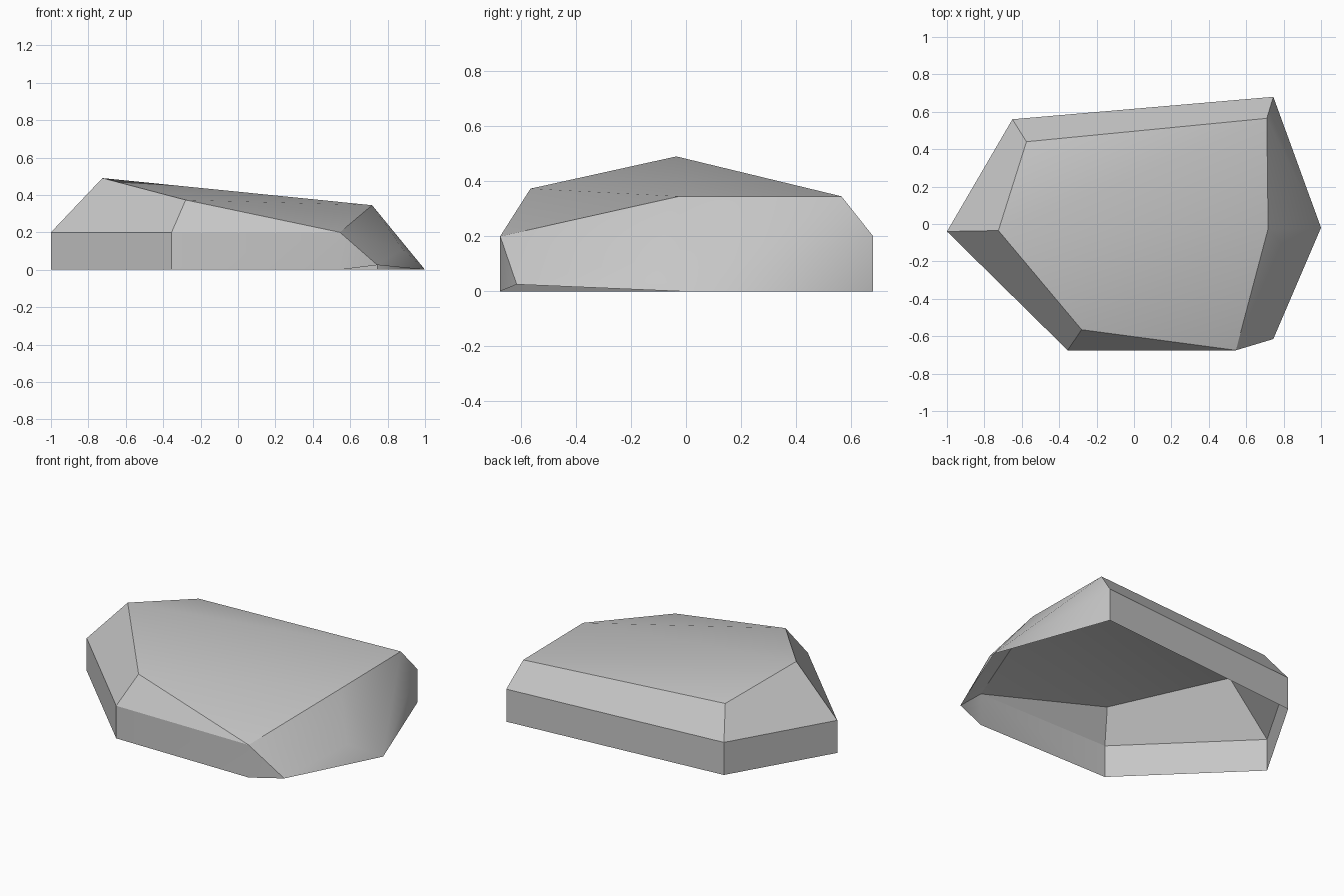
import bpy
import bmesh
import math

cube = bpy.data.objects.get("Cube")
if cube:
    bpy.data.objects.remove(cube)

# Stone material
stone = bpy.data.materials.new("stone grey")
stone.use_nodes = True
colour = (0.57, 0.57, 0.57, 1)
stone.diffuse_color = colour
stone.node_tree.nodes["Principled BSDF"].inputs["Base Color"].default_value = colour

WALL = 0.2
bm = bmesh.new()


def vert(x, y, z):
    return bm.verts.new((x, y, z))


# Upright wall, running from the back left corner round to the front left
outline = [(0.745, 0.68), (-0.65, 0.56), (-1, -0.04), (-0.355, -0.675), (0.545, -0.675)]
foot = [vert(x, y, 0) for x, y in outline]
brow = [vert(x, y, WALL) for x, y in outline]

# Sloping crown; its last corner meets the top of the wall
crown = [vert(0.71, 0.565, 0.345), vert(-0.575, 0.44, 0.373),
         vert(-0.725, -0.035, 0.49), vert(-0.28, -0.565, 0.373), brow[-1]]
shoulder = vert(0.717, -0.025, 0.345)

for i in range(4):
    bm.faces.new((foot[i], foot[i + 1], brow[i + 1], brow[i]))
    slope = (brow[i], brow[i + 1], crown[i + 1], crown[i])
    bm.faces.new(list(dict.fromkeys(slope)))

# Gently domed top, ridged from the peak to the shoulder
back, back_right, peak, front, corner = crown
for facet in ((back, back_right, peak), (back, peak, shoulder),
              (peak, front, shoulder), (front, corner, shoulder)):
    bm.faces.new(facet)

# Broken end, with a knob between the shoulder and the tip
tip = vert(1, -0.02, 0)
chip = vert(0.745, -0.615, 0.025)
knob = vert(0.88, -0.2, 0.11)
rim = [shoulder, corner, chip, tip]
for i in range(4):
    bm.faces.new((rim[i], rim[(i + 1) % 4], knob))
bm.faces.new((corner, foot[-1], chip))
for upper, lower in ((shoulder, back), (back, brow[0]), (brow[0], foot[0])):
    bm.faces.new((upper, tip, lower))

# The underside stays open
bmesh.ops.recalc_face_normals(bm, faces=bm.faces)
mesh = bpy.data.meshes.new("rock")
bm.to_mesh(mesh)
bm.free()
mesh.materials.append(stone)
rock = bpy.data.objects.new("rock", mesh)
bpy.context.collection.objects.link(rock)

bpy.ops.object.select_all(action="DESELECT")
rock.select_set(True)
bpy.context.view_layer.objects.active = rock
bpy.ops.object.shade_smooth_by_angle(angle=math.radians(30))
